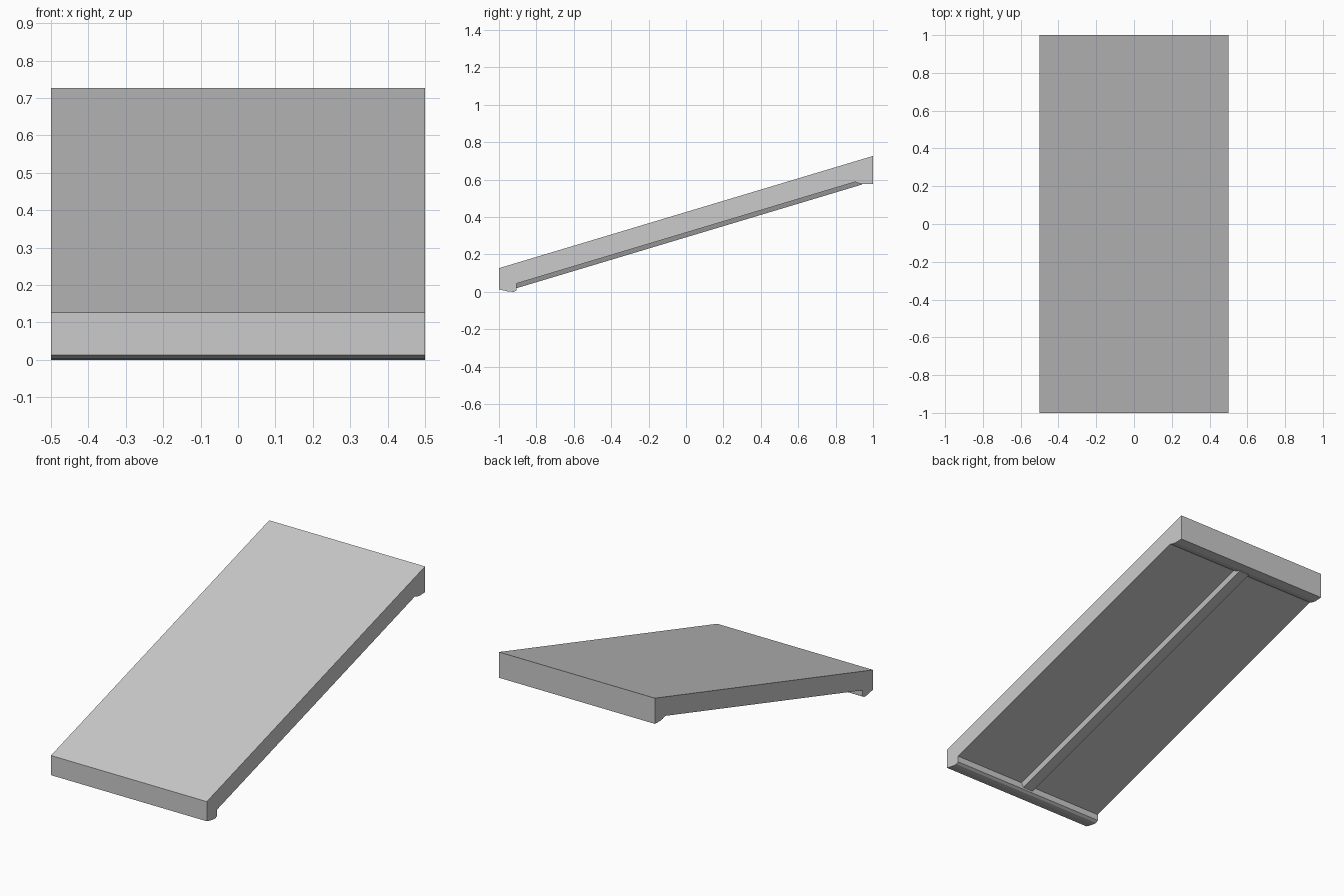
import bpy
import bmesh

if "Cube" in bpy.data.objects:
    bpy.data.objects.remove(bpy.data.objects["Cube"])

# Single grey surface colour
grey = bpy.data.materials.new("plain grey")
grey.diffuse_color = (0.6, 0.6, 0.6, 1)
grey.use_nodes = True
grey.node_tree.nodes["Principled BSDF"].inputs["Base Color"].default_value = grey.diffuse_color


def loft(name, sections):
    """Closed solid between two matching outlines."""
    bm = bmesh.new()
    a, b = [[bm.verts.new(p) for p in s] for s in sections]
    n = len(a)
    bm.faces.new(a)
    bm.faces.new(b)
    for i in range(n):
        j = (i + 1) % n
        bm.faces.new((a[i], a[j], b[j], b[i]))
    bmesh.ops.recalc_face_normals(bm, faces=bm.faces)
    me = bpy.data.meshes.new(name)
    bm.to_mesh(me)
    bm.free()
    me.materials.append(grey)
    ob = bpy.data.objects.new(name, me)
    bpy.context.collection.objects.link(ob)
    return ob


# Sloping slab with a downturned lip at both ends (y, z profile)
profile = [(-1, 0.127), (-1, 0.013), (-0.95, 0.002), (-0.92, 0.0),
           (-0.905, 0.009), (-0.905, 0.045), (0.905, 0.588),
           (0.925, 0.58), (0.95, 0.576), (1, 0.578), (1, 0.727)]
loft("ramp_slab", [[(x, y, z) for y, z in profile] for x in (-0.5, 0.5)])


# Central stiffening rib under the slab, tapered towards its underside
def rib_section(y):
    base = 0.3165 + 0.3 * y
    return [(-0.047, y, base + 0.004), (-0.032, y, base - 0.025),
            (0.032, y, base - 0.025), (0.047, y, base + 0.004)]


loft("center_rib", [rib_section(-0.91), rib_section(0.94)])
